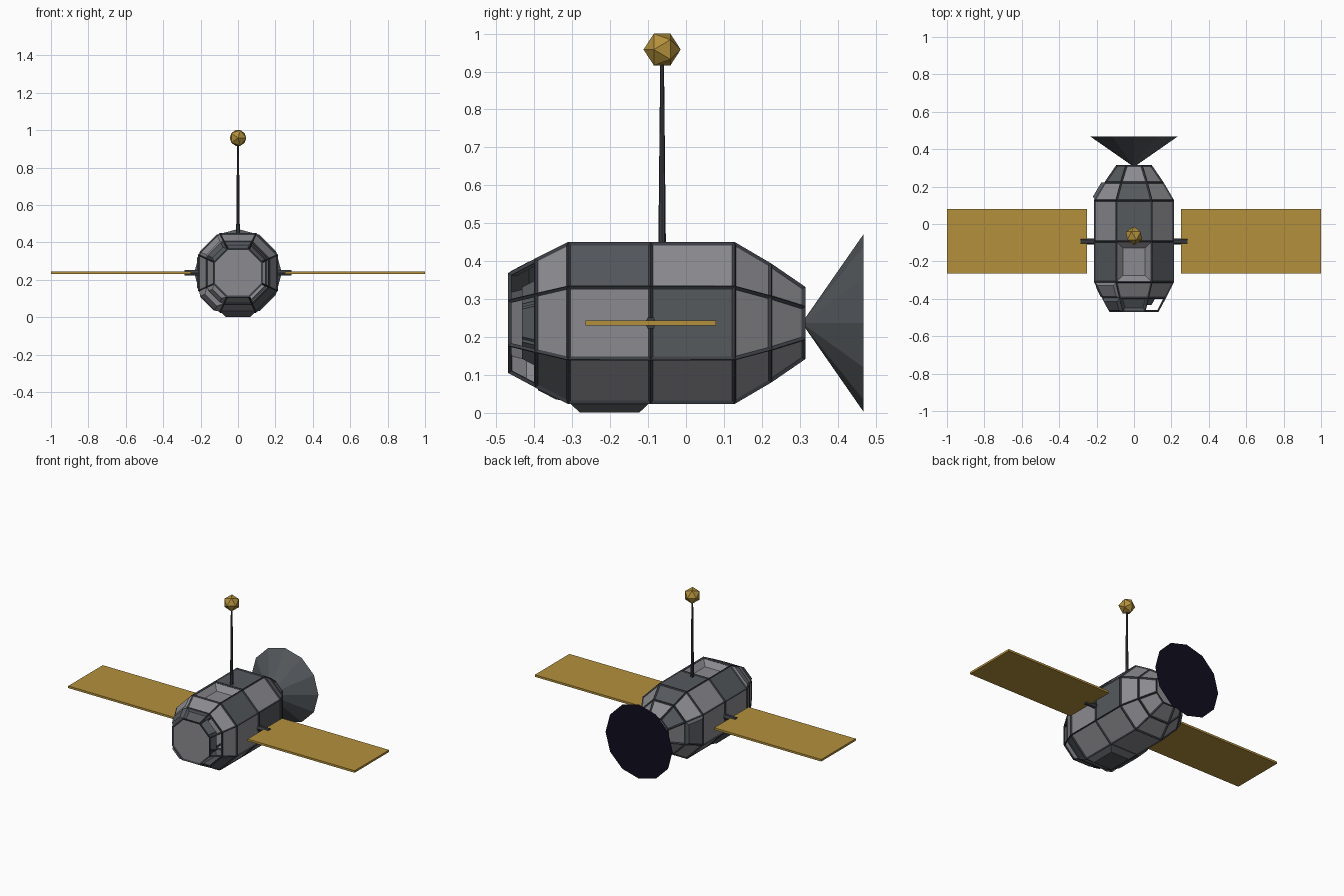
import bpy, bmesh
from math import pi

cube = bpy.data.objects.get("Cube")
if cube:
    bpy.data.objects.remove(cube, do_unlink=True)

MID = 0.237  # height of the hull axis


def material(name, rgb):
    m = bpy.data.materials.new(name)
    m.use_nodes = True
    m.diffuse_color = (*rgb, 1)
    m.node_tree.nodes["Principled BSDF"].inputs["Base Color"].default_value = (*rgb, 1)
    return m


light = material("light grey panel", (0.26, 0.26, 0.28))
dark = material("dark slate panel", (0.09, 0.10, 0.11))
frame = material("frame charcoal", (0.045, 0.048, 0.058))
gold = material("solar gold", (0.45, 0.28, 0.045))
navy = material("dish navy", (0.005, 0.004, 0.012))


def add_object(name, bm, *mats):
    me = bpy.data.meshes.new(name)
    bm.to_mesh(me)
    bm.free()
    ob = bpy.data.objects.new(name, me)
    for m in mats:
        me.materials.append(m)
    bpy.context.collection.objects.link(ob)
    return ob


def cone(name, mat, sides, r1, r2, depth, loc, rot=(0, 0, 0)):
    bm = bmesh.new()
    bmesh.ops.create_cone(bm, cap_ends=True, segments=sides,
                          radius1=r1, radius2=r2, depth=depth)
    ob = add_object(name, bm, mat)
    ob.location, ob.rotation_euler = loc, rot
    return ob


# Hull profile: (y, distance from axis to flat side), front to back
STATIONS = [(-0.465, 0.128), (-0.395, 0.165), (-0.31, 0.208), (-0.093, 0.208),
            (0.127, 0.208), (0.222, 0.152), (0.31, 0.092)]
W = 0.455
CORNERS = [(1, -W), (1, W), (W, 1), (-W, 1), (-1, W), (-1, -W), (-W, -1), (W, -1)]
LEFT, UP_LEFT, TOP, UP_RIGHT, RIGHT, LOW_RIGHT, BOTTOM, LOW_LEFT = range(8)


def barrel():
    """Eight-sided barrel; returns its bmesh and faces keyed by (section, side)."""
    bm = bmesh.new()
    rings = [[bm.verts.new((a * x, y, MID + a * z)) for x, z in CORNERS]
             for y, a in STATIONS]
    faces = {}
    for s in range(len(rings) - 1):
        a, b = rings[s], rings[s + 1]
        for k in range(8):
            n = (k + 1) % 8
            faces[s, k] = bm.faces.new((a[k], a[n], b[n], b[k]))
    bm.faces.new(rings[0])
    bm.faces.new(rings[-1])
    bmesh.ops.recalc_face_normals(bm, faces=bm.faces)
    return bm, faces


# Panels with raised or sunken centres: (border width, depth)
RELIEF = {
    (2, BOTTOM): (0.03, 0.028), (2, LOW_RIGHT): (0.03, 0.02),
    (2, TOP): (0.035, -0.035),
    (1, LOW_RIGHT): (0.022, 0.03), (1, UP_RIGHT): (0.015, 0.012),
    (4, RIGHT): (0.012, 0.02),
    (0, UP_RIGHT): (0.012, 0.018), (0, LOW_RIGHT): (0.018, 0.02),
    (0, TOP): (0.012, -0.012),
}
DARK = {(2, UP_RIGHT), (2, LOW_RIGHT), (2, UP_LEFT), (2, BOTTOM), (3, TOP), (4, TOP),
        (0, TOP), (4, RIGHT), (5, UP_RIGHT), (0, UP_RIGHT), (3, LEFT), (1, LOW_LEFT)}
OPEN = [(0, LEFT), (0, UP_LEFT), (0, LOW_LEFT)]

# Hull panels
bm, faces = barrel()
for key in DARK:
    faces[key].material_index = 1
for key, (border, depth) in RELIEF.items():
    bmesh.ops.inset_individual(bm, faces=[faces[key]], thickness=border, depth=depth,
                               use_even_offset=True)
# Deep open bays behind the frame, without side walls
for key in OPEN:
    faces[key].material_index = 1
    ring = bmesh.ops.inset_individual(bm, faces=[faces[key]], thickness=0.01, depth=-0.05,
                                      use_even_offset=True)
    bmesh.ops.delete(bm, geom=ring["faces"], context='FACES_ONLY')
add_object("hull_panels", bm, light, dark)

# Frame ribs along every hull edge
bm, _ = barrel()
ribs = add_object("hull_frame", bm, frame)
wire = ribs.modifiers.new("ribs", 'WIREFRAME')
wire.thickness = 0.012
wire.offset = 0

# Rear dish: shallow cone with a flat dark face
dish = cone("rear_dish", dark, 12, 0.004, 0.234, 0.16, (0, 0.388, MID), (-pi / 2, 0, 0))
dish.data.materials.append(navy)
for p in dish.data.polygons:
    if p.normal.z > 0.9:
        p.material_index = 1

# Solar wings and their struts
for side, label in ((1, "left"), (-1, "right")):
    bm = bmesh.new()
    bmesh.ops.create_cube(bm, size=1)
    bmesh.ops.scale(bm, vec=(0.748, 0.344, 0.013), verts=bm.verts)
    wing = add_object(label + "_solar_wing", bm, gold)
    wing.location = (side * 0.626, -0.093, MID)
    cone(label + "_wing_strut", frame, 6, 0.016, 0.016, 0.085,
         (side * 0.243, -0.093, MID), (0, pi / 2, 0))

# Antenna mast and faceted tip
cone("antenna_mast", frame, 8, 0.01, 0.005, 0.49, (0, -0.063, 0.68))
bm = bmesh.new()
bmesh.ops.create_icosphere(bm, subdivisions=1, radius=0.049)
tip = add_object("antenna_tip", bm, gold)
tip.location = (0, -0.063, 0.958)
tip.rotation_euler = (pi / 2, 0, 0)
